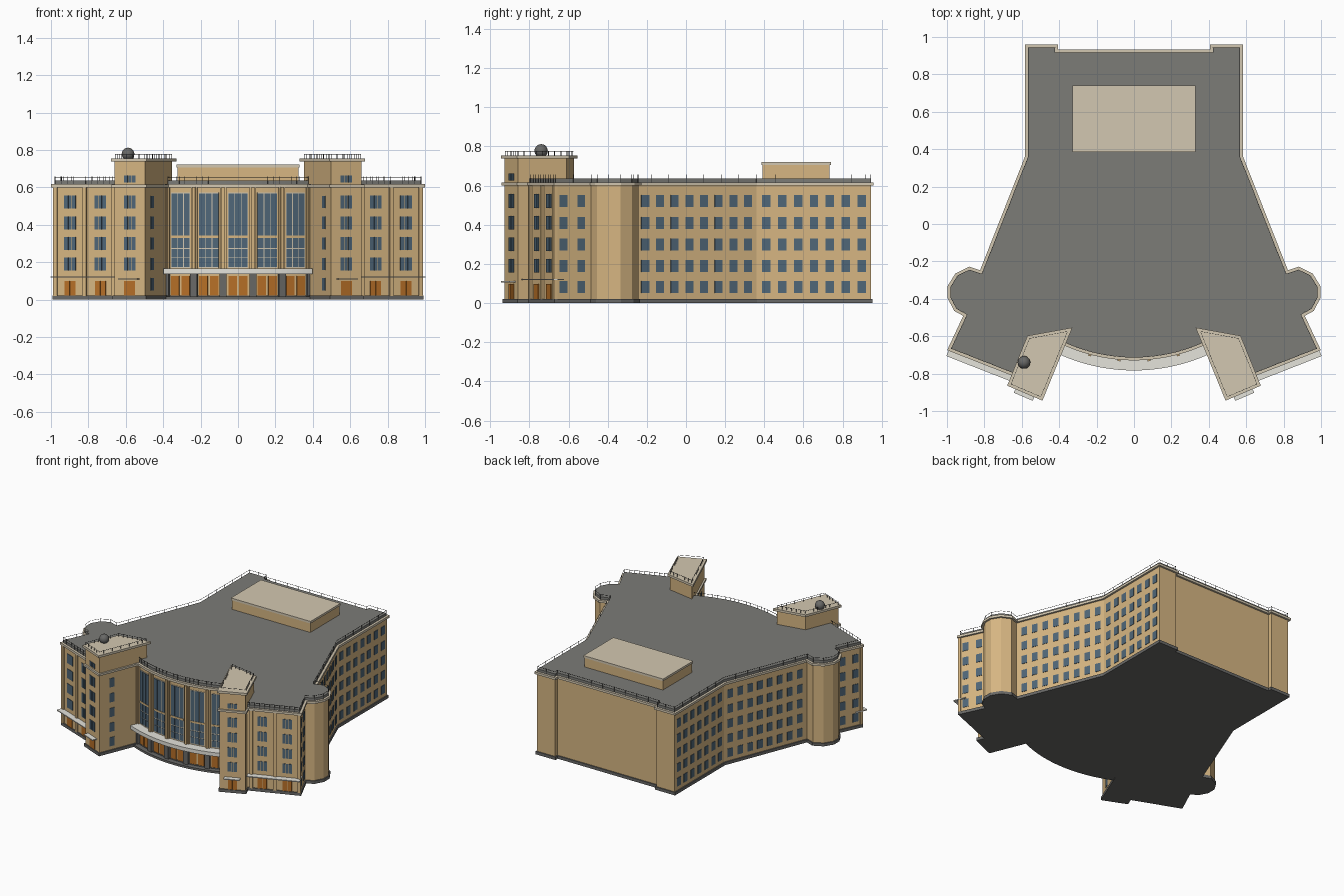
import bpy, bmesh, math
from mathutils import Vector, Matrix

cube = bpy.data.objects.get("Cube")
if cube:
    bpy.data.objects.remove(cube, do_unlink=True)


def material(name, *rgb):
    m = bpy.data.materials.new(name)
    m.use_nodes = True
    col = (*rgb, 1)
    m.diffuse_color = col
    bsdf = m.node_tree.nodes["Principled BSDF"]
    bsdf.inputs["Base Color"].default_value = col
    bsdf.inputs["Roughness"].default_value = 0.8
    return m


WALL = material("tan stone", 0.68, 0.47, 0.225)
CREAM = material("cream stone", 0.65, 0.575, 0.44)
ROOF = material("grey roof", 0.2, 0.2, 0.185)
DARK = material("dark plinth", 0.14, 0.14, 0.135)
GLASS = material("blue glass", 0.08, 0.135, 0.19)
DOOR = material("orange wood", 0.47, 0.16, 0.02)
PALE = material("pale canopy", 0.78, 0.77, 0.71)
METAL = material("black metal", 0.04, 0.04, 0.04)


def finish(name, bm, mat, mirror=False):
    bmesh.ops.recalc_face_normals(bm, faces=bm.faces)
    mesh = bpy.data.meshes.new(name)
    bm.to_mesh(mesh)
    bm.free()
    mesh.materials.append(mat)
    ob = bpy.data.objects.new(name, mesh)
    bpy.context.collection.objects.link(ob)
    if mirror:
        ob.modifiers.new("Mirror", 'MIRROR').use_mirror_merge = False
    return ob


def offset(pts, d):
    """Move the edges of a clockwise outline outward by d, with mitred corners."""
    out = []
    for i, p in enumerate(pts):
        p = Vector(p)
        e0 = (p - Vector(pts[i - 1])).normalized()
        e1 = (Vector(pts[(i + 1) % len(pts)]) - p).normalized()
        n0, n1 = Vector((-e0.y, e0.x)), Vector((-e1.y, e1.x))
        out.append(p + (n0 + n1) * d / (1 + n0.dot(n1)))
    return out


def prism(name, pts, z0, z1, mat, mirror=False):
    bm = bmesh.new()
    face = bm.faces.new([bm.verts.new((p[0], p[1], z0)) for p in pts])
    top = bmesh.ops.extrude_face_region(bm, geom=[face])["geom"]
    bmesh.ops.translate(bm, vec=(0, 0, z1 - z0),
                        verts=[v for v in top if isinstance(v, bmesh.types.BMVert)])
    return finish(name, bm, mat, mirror)


def box(bm, p, along, z0, z1, width, out):
    """Box centred on wall point p, standing out from the wall on both sides."""
    m = (Matrix.Translation((p[0], p[1], (z0 + z1) / 2))
         @ Matrix.Rotation(math.atan2(along[1], along[0]), 4, 'Z')
         @ Matrix.Diagonal((width, out * 2, z1 - z0, 1)))
    bmesh.ops.create_cube(bm, size=1, matrix=m)


# Outlines: arc front, main body, and corner tower
RADIUS, CY = 0.9, 0.185
def arc(t, r=RADIUS):
    return Vector((r * math.sin(t), CY - r * math.cos(t)))

def arc_band(r0, r1, t, n=28):
    ts = [t - 2 * t * i / n for i in range(n + 1)]
    return [arc(a, r1) for a in ts] + [arc(a, r0) for a in reversed(ts)]

KNEE, NECK = Vector((0.568, 0.36)), Vector((0.815, -0.265))
HIP, WING = Vector((0.895, -0.485)), Vector((0.98, -0.667))
WING_IN = Vector((0.62, -0.808))
half = [(0.42, 0.918), (0.42, 0.945), (0.568, 0.945), KNEE, NECK,
        (0.88, -0.243), (0.945, -0.275), (0.982, -0.335), (0.982, -0.395),
        (0.95, -0.455), HIP, WING, WING_IN, (0.45, -0.72)]
curve = [arc(0.43 - 0.86 * i / 24) for i in range(25)]
body = half + curve + [(-p[0], p[1]) for p in reversed(half)]
tower = [Vector(p) for p in ((0.56, -0.61), (0.66, -0.857), (0.497, -0.926), (0.352, -0.572))]

# Main block
prism("main_walls", body, 0.01, 0.605, WALL)
prism("main_plinth", offset(body, 0.008), 0, 0.022, DARK)
prism("main_cornice", offset(body, 0.014), 0.6, 0.617, CREAM)
prism("main_roof", offset(body, -0.003), 0.61, 0.636, ROOF)
prism("front_steps", arc_band(0.8, 0.945, 0.42), 0, 0.016, DARK)

# Towers
prism("tower_walls", tower, 0.01, 0.745, WALL, True)
prism("tower_plinth", offset(tower, 0.008), 0, 0.022, DARK, True)
prism("tower_band", offset(tower, 0.012), 0.6, 0.615, CREAM, True)
prism("tower_cornice", offset(tower, 0.014), 0.738, 0.755, CREAM, True)

# Rooftop block and dome
for name, grow, z0, z1, mat in (("penthouse_walls", 0, 0.62, 0.71, WALL),
                                ("penthouse_cap", 0.006, 0.706, 0.722, CREAM)):
    x, y0, y1 = 0.323 + grow, 0.392 - grow, 0.734 + grow
    prism(name, [(-x, y0), (-x, y1), (x, y1), (x, y0)], z0, z1, mat)
bm = bmesh.new()
bmesh.ops.create_uvsphere(bm, u_segments=20, v_segments=12, radius=0.034,
                          matrix=Matrix.Translation((-0.588, -0.74, 0.778)))
for f in bm.faces:
    f.smooth = True
finish("dome", bm, DARK)

# Plain windows on the side walls
ROWS = (0.082, 0.19, 0.30, 0.41, 0.522)
bm = bmesh.new()
for a, b, count, start, end in ((Vector((0.568, 0.945)), KNEE, 7, 0.08, 0.915),
                                (KNEE, NECK, 8, 0.07, 0.91), (HIP, WING, 2, 0.28, 0.78)):
    for i in range(count):
        p = a.lerp(b, start + (end - start) * i / (count - 1))
        for z in ROWS:
            box(bm, p, b - a, z - 0.031, z + 0.031, 0.043, 0.003)
finish("side_windows", bm, GLASS, True)

# Wing and tower fronts: three-part windows, doors, canopies, pilasters
glass, doors, canopy, pilaster = (bmesh.new() for _ in range(4))
wing_dir = (WING - WING_IN).normalized()
front_dir = (tower[1] - tower[2]).normalized()
front_mid = (tower[1] + tower[2]) / 2
bays = [(WING.lerp(WING_IN, t), wing_dir) for t in (0.23, 0.68)] + [(front_mid, front_dir)]
for p, d in bays:
    levels = [(z - 0.035, z + 0.035) for z in ROWS[1:]]
    if p is front_mid:
        levels.append((0.627, 0.662))
    for z0, z1 in levels:
        for shift, w in ((-0.022, 0.022), (0, 0.015), (0.022, 0.022)):
            box(glass, p + d * shift, d, z0, z1, w, 0.003)
    for shift in (-0.016, 0.016):
        box(doors, p + d * shift, d, 0.022, 0.098, 0.03, 0.004)
for z in ROWS:
    box(glass, tower[2].lerp(tower[3], 0.26), tower[3] - tower[2], z - 0.033, z + 0.033, 0.04, 0.003)
box(canopy, WING.lerp(WING_IN, 0.46), wing_dir, 0.117, 0.124, 0.37, 0.045)
box(canopy, front_mid, front_dir, 0.106, 0.113, 0.11, 0.035)
for t in (0.015, 0.45, 0.88):
    box(pilaster, WING.lerp(WING_IN, t), wing_dir, 0.02, 0.602, 0.022, 0.01)
finish("wing_windows", glass, GLASS, True)
finish("wing_doors", doors, DOOR, True)
finish("wing_canopies", canopy, PALE, True)
finish("wing_pilasters", pilaster, WALL, True)

# Curved front: five glazed bays between pilasters, doors under a canopy
BAY = 0.174
glass, frames, doors, pilaster, pillars = (bmesh.new() for _ in range(5))
for i in range(-2, 3):
    mid = BAY * i
    for j in (-1, 0, 1):
        t = mid + 0.0395 * j
        d = (math.cos(t), math.sin(t))
        box(frames, arc(t), d, 0.17, 0.572, 0.0358, 0.003)
        box(pilaster, arc(t), d, 0.329, 0.342, 0.0365, 0.006)
        for z0, z1 in ((0.175, 0.222), (0.226, 0.27), (0.276, 0.328), (0.343, 0.568)):
            box(glass, arc(t), d, z0, z1, 0.032, 0.005)
        if j:
            box(doors, arc(mid + 0.032 * j), d, 0.016, 0.125, 0.046, 0.005)
for i in range(6):
    t = BAY * (i - 2.5)
    d = (math.cos(t), math.sin(t))
    for w, out in ((0.034, 0.012), (0.016, 0.022)):
        box(pilaster, arc(t), d, 0.15, 0.602, w, out)
    box(pillars, arc(t), d, 0.01, 0.14, 0.036, 0.022)
finish("hall_glass", glass, GLASS)
finish("hall_frames", frames, CREAM)
finish("hall_doors", doors, DOOR)
finish("hall_pilasters", pilaster, WALL)
finish("hall_pillars", pillars, DARK)
prism("hall_canopy", arc_band(0.88, 0.968, 0.425), 0.137, 0.165, PALE)


# Roof railings: posts with a thin top rail
def railing(name, pts, z0, z1, mirror=False):
    bm = bmesh.new()
    for i, p in enumerate(pts):
        a, b = Vector(pts[i - 1]), Vector(p)
        d = b - a
        step = 0.035 if max(a.y, b.y) < -0.55 else 0.09
        box(bm, (a + b) / 2, d, z1 - 0.0018, z1, d.length, 0.0008)
        count = max(1, round(d.length / step))
        for k in range(count):
            box(bm, a.lerp(b, k / count), d, z0, z1 + 0.002, 0.002, 0.001)
    finish(name, bm, METAL, mirror)


railing("main_railing", offset(body, -0.002), 0.612, 0.655)
railing("tower_railing", offset(tower, -0.002), 0.75, 0.776, True)
